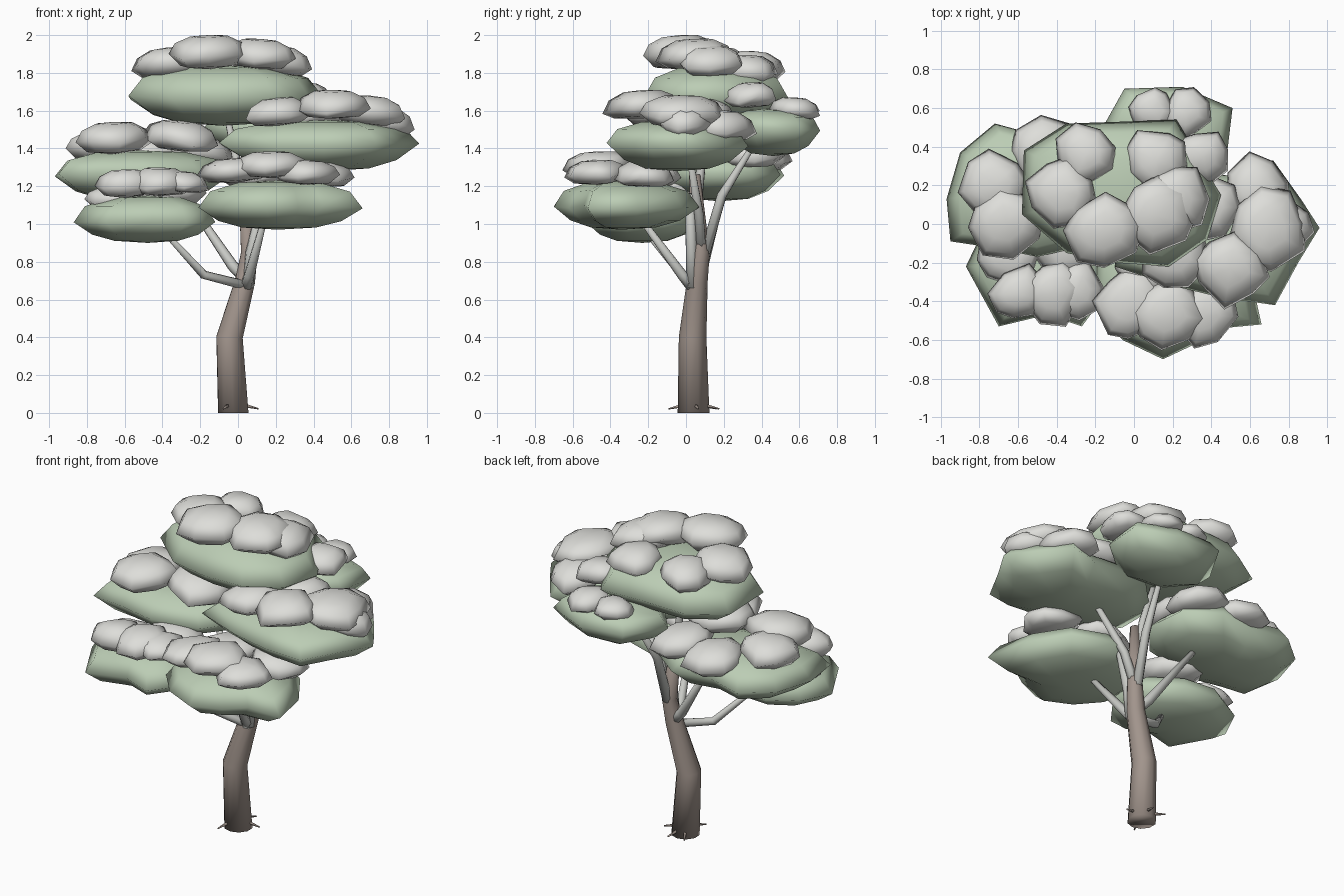
import bpy, bmesh, math, random
from mathutils import Vector

if "Cube" in bpy.data.objects:
    bpy.data.objects.remove(bpy.data.objects["Cube"])

random.seed(11)


def material(name, rgb):
    m = bpy.data.materials.new(name)
    m.diffuse_color = (*rgb, 1)
    m.use_nodes = True
    m.node_tree.nodes["Principled BSDF"].inputs["Base Color"].default_value = m.diffuse_color
    return m


LEAF = material("pale_green", (0.50, 0.61, 0.46))
SNOW = material("snow_grey", (0.73, 0.73, 0.70))
BARK = material("brown_bark", (0.36, 0.30, 0.265))
TWIG = material("grey_twig", (0.58, 0.59, 0.56))


def loft(name, rings, mat):
    """Skin a stack of equal-length rings; a one-point ring closes to a tip."""
    bm = bmesh.new()
    vr = [[bm.verts.new(p) for p in r] for r in rings]
    for a, b in zip(vr, vr[1:]):
        n = max(len(a), len(b))
        for i in range(n):
            j = (i + 1) % n
            if len(a) == 1:
                bm.faces.new((a[0], b[j], b[i]))
            elif len(b) == 1:
                bm.faces.new((a[i], a[j], b[0]))
            else:
                bm.faces.new((a[i], a[j], b[j], b[i]))
    for r in (vr[0], vr[-1]):
        if len(r) > 2:
            bm.faces.new(r)
    bmesh.ops.recalc_face_normals(bm, faces=bm.faces)
    for f in bm.faces:
        f.smooth = True
    me = bpy.data.meshes.new(name)
    bm.to_mesh(me)
    bm.free()
    me.materials.append(mat)
    ob = bpy.data.objects.new(name, me)
    bpy.context.collection.objects.link(ob)
    return ob


def lens(name, outline, rim, low, high, mat, profile, wobble, slope=Vector((0, 0))):
    """Cushion with a pointed rim following an irregular outline."""
    c = sum((Vector(p) for p in outline), Vector((0, 0))) / len(outline)
    lift = [random.uniform(-wobble, wobble) for _ in outline]
    rings = [[(c.x, c.y, low)]]
    for s, h in profile:
        z = rim + (h * (high - rim) if h > 0 else h * (rim - low))
        ring = []
        for p, d in zip(outline, lift):
            o = (Vector(p) - c) * s
            ring.append((c.x + o.x, c.y + o.y, z + d * (1 - abs(h)) - o.dot(slope)))
        rings.append(ring)
    rings.append([(c.x, c.y, high)])
    return loft(name, rings, mat)


def snow_puff(name, centre, x, y, z, r, h=0.085):
    turn = random.random()
    pts = []
    for i in range(8):
        a = 2 * math.pi * (i + turn + random.uniform(-.22, .22)) / 8
        q = r * random.uniform(0.95, 1.22)
        pts.append((x + q * math.cos(a), y + q * math.sin(a)))
    # Each puff leans gently down towards the edge of its pad
    out = (Vector((x, y)) - centre) * 0.35
    lens(name, pts, z - 0.015, z - h * .9, z + h, SNOW,
         [(.7, -.75), (1, 0), (.84, .6), (.48, .94)], 0.02, out)


def pad(name, outline, rim, low, high, puffs):
    lens(name + "_foliage", outline, rim, low, high, LEAF,
         [(.45, -.9), (.75, -.6), (1, 0), (.85, .6), (.5, .92)], 0.012)
    c = sum((Vector(p) for p in outline), Vector((0, 0))) / len(outline)
    for i, p in enumerate(puffs):
        snow_puff(f"{name}_snow_{i + 1}", c, *p)


def limb(name, path, radii, mat, sides=7):
    """Tapered tube through the given points."""
    pts = [Vector(p) for p in path]
    rings = []
    for i, (p, r) in enumerate(zip(pts, radii)):
        d = (pts[min(i + 1, len(pts) - 1)] - pts[max(i - 1, 0)]).normalized()
        if i == 0 and d.z > 0.9:
            d = Vector((0, 0, 1))
        u = d.cross(Vector((0.3, 1, 0.1))).normalized()
        v = d.cross(u)
        rings.append([p + r * (math.cos(t) * u + math.sin(t) * v)
                      for t in (2 * math.pi * k / sides for k in range(sides))])
    loft(name, rings, mat)


# Trunk with a bend, tapering into the crown
limb("trunk", [(-.025, .04, 0), (-.045, .035, .4), (.038, .06, .7), (.06, .08, .85),
               (.03, .045, 1.26)], [.084, .073, .055, .046, .03], BARK, 10)

# Branches reaching for each foliage pad
limb("branch_left_front", [(.06, .03, .67), (-.18, -.02, .73), (-.42, -.24, .99)],
     [.026, .024, .013], TWIG)
limb("branch_left_back", [(.06, .06, .69), (-.03, .09, .78), (-.3, .2, 1.18)],
     [.035, .03, .016], TWIG)
limb("branch_front", [(.04, .04, .66), (.06, -.02, .73), (.14, -.24, 1.03)],
     [.034, .028, .016], TWIG)
limb("branch_right_inner", [(.05, .035, .66), (.07, .03, .85), (.14, .02, 1.16)],
     [.034, .031, .024], TWIG)
limb("branch_right", [(.06, .08, .85), (.13, .07, 1.05), (.33, .02, 1.36)],
     [.03, .026, .016], TWIG)
limb("branch_back", [(.06, .1, .84), (.07, .19, 1.15), (.1, .34, 1.39)],
     [.03, .026, .016], TWIG)
limb("branch_top", [(.04, .05, 1.0), (0, .08, 1.3), (-.06, .12, 1.58)],
     [.028, .024, .016], TWIG)

# Small root spurs around the base
for i, deg in enumerate((10, 75, 120, 250)):
    a = math.radians(deg)
    c, s = math.cos(a), math.sin(a)
    limb(f"root_spur_{i + 1}", [(-.03 + c * .06, .04 + s * .06, .04),
                                (-.03 + c * .14, .04 + s * .14, .022)],
         [.011, .004], BARK, 5)

# Foliage pads with their snow puffs (x, y, z, radius, half height)
pad("low_left", [(-.87, -.22), (-.7, -.53), (-.45, -.47), (-.27, -.53), (-.12, -.33),
                 (-.15, -.1), (-.35, .05), (-.6, .07), (-.78, -.03)], 1.01, .90, 1.15,
    [(-.59, -.36, 1.21, .14, .08), (-.41, -.36, 1.22, .15, .08), (-.3, -.34, 1.22, .14, .06),
     (-.66, -.17, 1.14, .15, .06), (-.36, -.1, 1.17, .17)])

pad("low_front", [(.15, -.7), (.32, -.62), (.45, -.54), (.66, -.52), (.6, -.25), (.45, -.02),
                  (.2, .07), (-.05, 0), (-.2, -.2), (-.21, -.42), (-.06, -.6)], 1.09, .97, 1.23,
    [(-.02, -.41, 1.28, .165, .07), (.18, -.47, 1.31, .17, .075), (.36, -.47, 1.27, .16, .07),
     (.44, -.22, 1.26, .16, .07), (.08, -.2, 1.26, .18, .07)])

pad("mid_left", [(-.95, -.09), (-.97, .13), (-.9, .37), (-.72, .52), (-.5, .46), (-.25, .5),
                 (-.05, .35), (-.03, .1), (-.2, -.1), (-.5, -.17), (-.75, -.12)],
    1.26, 1.12, 1.39,
    [(-.73, .2, 1.41, .16), (-.65, .0, 1.45, .18, .09), (-.46, .38, 1.36, .17),
     (-.3, .05, 1.46, .19, .085), (-.2, .32, 1.38, .18)])

pad("mid_right", [(.96, -.02), (.85, -.2), (.73, -.42), (.45, -.38), (.2, -.32), (-.1, -.22),
                  (-.08, .05), (.15, .28), (.5, .25), (.72, .33), (.87, .12)],
    1.42, 1.28, 1.55,
    [(.5, -.23, 1.63, .18, .08), (.2, -.15, 1.59, .18, .08), (.7, -.02, 1.59, .19, .09),
     (.77, .0, 1.54, .14), (.64, .19, 1.52, .16), (.38, .08, 1.58, .17)])

pad("back", [(-.19, .45), (-.05, .7), (.25, .71), (.51, .6), (.48, .35), (.3, .2), (0, .22)],
    1.5, 1.36, 1.61,
    [(.09, .585, 1.6, .11, .06), (.28, .58, 1.61, .12, .06), (.36, .35, 1.68, .13, .07)])

pad("top", [(-.58, .05), (-.57, .38), (-.35, .52), (-.05, .53), (.22, .54), (.45, .15),
            (.38, -.08), (.18, -.22), (-.1, -.2), (-.35, -.15)], 1.67, 1.52, 1.84,
    [(-.38, .16, 1.85, .17), (-.25, .36, 1.83, .15), (-.16, -.04, 1.905, .18, .095),
     (.13, .04, 1.895, .18, .085), (.21, .13, 1.86, .17), (.12, .33, 1.81, .16)])
